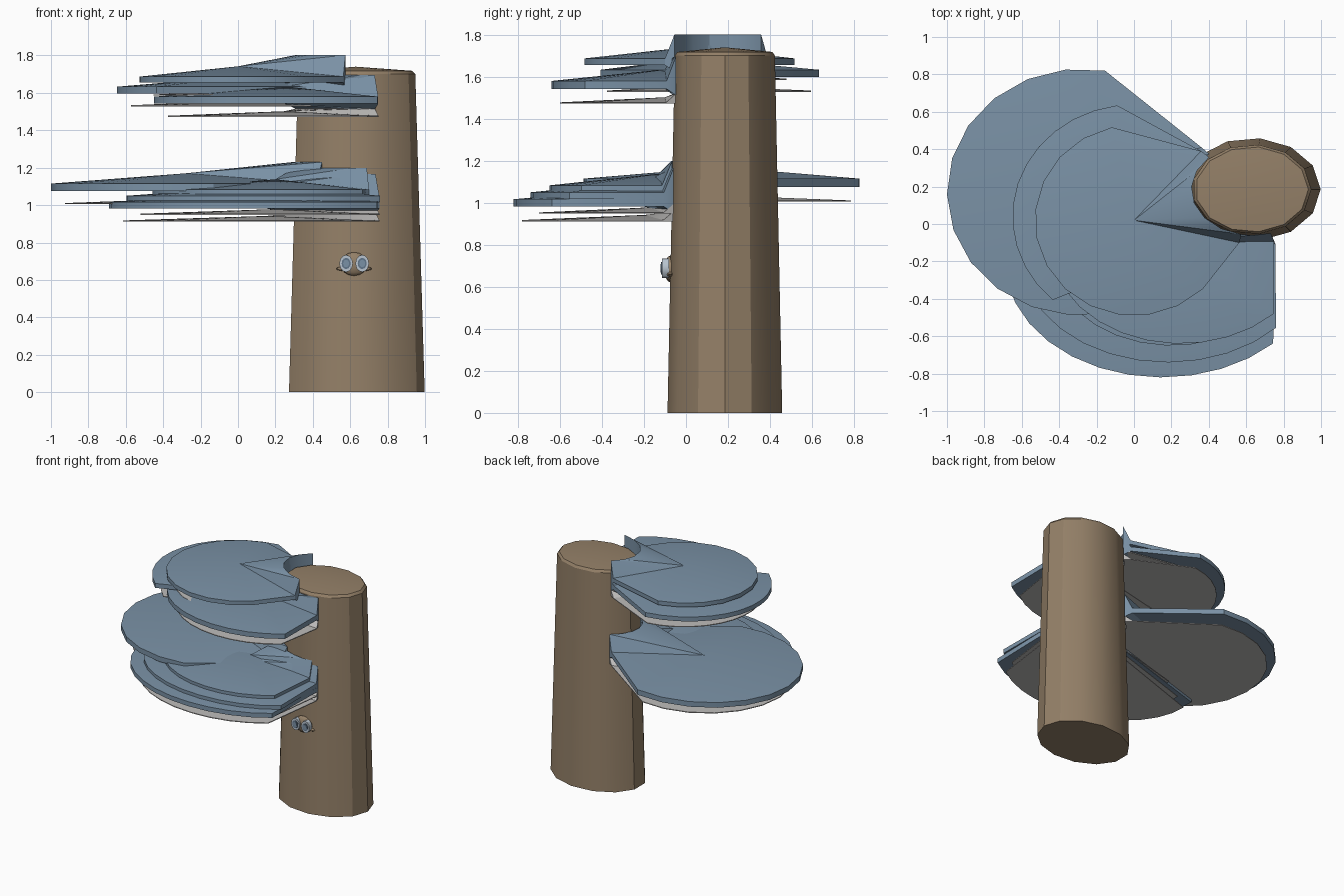
import bpy, bmesh, math

if "Cube" in bpy.data.objects:
    bpy.data.objects.remove(bpy.data.objects["Cube"])


def material(name, rgb):
    m = bpy.data.materials.new(name)
    m.diffuse_color = (*rgb, 1)
    m.use_nodes = True
    m.node_tree.nodes["Principled BSDF"].inputs["Base Color"].default_value = m.diffuse_color
    return m


BLUE = material("cap_blue", (0.195, 0.285, 0.38))
BARK = material("bark_brown", (0.296, 0.216, 0.138))
GILL = material("gill_grey", (0.50, 0.49, 0.48))
EYE = material("eye_pale", (0.48, 0.55, 0.62))
PUPIL = material("pupil_slate", (0.12, 0.18, 0.26))

CX, CY = 0.63, 0.185  # trunk axis


def finish(name, bm, mat, angle=30):
    bmesh.ops.recalc_face_normals(bm, faces=bm.faces)
    me = bpy.data.meshes.new(name)
    bm.to_mesh(me)
    bm.free()
    ob = bpy.data.objects.new(name, me)
    bpy.context.collection.objects.link(ob)
    me.materials.append(mat)
    bpy.ops.object.select_all(action='DESELECT')
    ob.select_set(True)
    bpy.context.view_layer.objects.active = ob
    bpy.ops.object.shade_smooth_by_angle(angle=math.radians(angle))
    return ob


def trunk_point(deg, z, grow=1.0):
    """Point on the tapering oval trunk surface."""
    t = min(z, 1.7) / 1.7
    a = math.radians(deg)
    return (CX + (0.368 - 0.05 * t) * grow * math.cos(a),
            CY + (0.275 - 0.035 * t) * grow * math.sin(a), z)


def loft(bm, rings):
    for r0, r1 in zip(rings, rings[1:]):
        n = len(r0)
        for i in range(n):
            j = (i + 1) % n
            bm.faces.new((r0[i], r0[j], r1[j], r1[i]))


def fan(bm, ring, point):
    c = bm.verts.new(point)
    for i in range(len(ring)):
        bm.faces.new((ring[i], ring[(i + 1) % len(ring)], c))


# Trunk: 13-sided tapering oval with a softly domed top
bm = bmesh.new()
SIDES = 13
rings = [[bm.verts.new(trunk_point(360 * i / SIDES, z, g)) for i in range(SIDES)]
         for z, g in ((0, 1), (1.70, 1), (1.718, 0.95))]
loft(bm, rings)
bm.faces.new(rings[0])
fan(bm, rings[-1], (CX, CY, 1.74))
finish("trunk", bm, BARK)


def slab(name, mat, centre, radii, arc, hug, zs, steps=13):
    """Bracket slab: outer rim arc plus an inner arc hugging the trunk.
    zs = rim bottom, rim top, apex, inner bottom, inner top."""
    rim_lo, rim_hi, apex, in_lo, in_hi = zs
    outer = []
    for i in range(steps):
        a = math.radians(arc[0] + (arc[1] - arc[0]) * i / (steps - 1))
        outer.append((centre[0] + radii[0] * math.cos(a),
                      centre[1] + radii[1] * math.sin(a)))
    # rim corners stand just off the trunk, then the collar rises
    corner0 = trunk_point(hug[0], rim_lo, 1.2)[:2]
    corner1 = trunk_point(hug[1], rim_lo, 1.2)[:2]
    outer = [corner0] + outer + [corner1]
    inner = [trunk_point(hug[1] + (hug[0] - hug[1]) * i / 6, rim_lo, 1.01)[:2]
             for i in range(7)]
    bm = bmesh.new()
    lo = [bm.verts.new((*p, rim_lo)) for p in outer] + [bm.verts.new((*p, in_lo)) for p in inner]
    hi = [bm.verts.new((*p, rim_hi)) for p in outer] + [bm.verts.new((*p, in_hi)) for p in inner]
    loft(bm, [lo, hi])
    fan(bm, hi, (*centre, apex))
    fan(bm, lo, (*centre, rim_lo))
    return finish(name, bm, mat, 25)


def bracket(name, centre, radii, arc, hug, rim_lo, rim_hi):
    # Blue cap
    slab(name + "_cap", BLUE, centre, radii, arc, hug,
         (rim_lo, rim_hi, rim_hi + 0.055, rim_lo - 0.03, rim_hi + 0.115))
    # Thin grey gill plate under the cap
    g = rim_lo - 0.07
    slab(name + "_gills", GILL, centre, (radii[0] - 0.075, radii[1] - 0.04), arc, hug,
         (g, g + 0.006, g + 0.03, g, g + 0.045))


# Upper cluster
bracket("upper_top", (0.0, 0.02), (0.53, 0.51), (103, 314), (135, 260), 1.655, 1.687)
bracket("upper_back", (0.0, 0.04), (0.65, 0.60), (98, 228), (135, 240), 1.598, 1.633)
bracket("upper_front", (0.25, -0.10), (0.70, 0.54), (172, 315), (195, 288), 1.542, 1.58)
# Lower cluster
bracket("lower_back", (-0.28, 0.17), (0.72, 0.66), (80, 282), (132, 238), 1.075, 1.115)
bracket("lower_front_a", (0.20, -0.13), (0.66, 0.52), (172, 315), (195, 280), 1.057, 1.083)
bracket("lower_front_b", (0.18, -0.18), (0.78, 0.56), (175, 318), (195, 288), 1.018, 1.05)
bracket("lower_front_c", (0.15, -0.20), (0.84, 0.62), (178, 315), (195, 288), 0.982, 1.017)


# Small face on the trunk
def blob(name, pos, scale, mat):
    bm = bmesh.new()
    bmesh.ops.create_uvsphere(bm, u_segments=14, v_segments=8, radius=1)
    for v in bm.verts:
        v.co = [p + c * s for p, c, s in zip(pos, v.co, scale)]
    return finish(name, bm, mat, 40)


def disc(name, pos, rx, rz, depth, mat):
    bm = bmesh.new()
    rings = [[bm.verts.new((pos[0] + rx * math.cos(math.tau * i / 12), pos[1] + d,
                            pos[2] + rz * math.sin(math.tau * i / 12))) for i in range(12)]
             for d in (-depth / 2, depth / 2)]
    loft(bm, rings)
    for r in rings:
        bm.faces.new(r)
    return finish(name, bm, mat)


blob("face_nub", (0.62, -0.075, 0.685), (0.075, 0.028, 0.063), BARK)
blob("face_lip", (0.62, -0.075, 0.66), (0.10, 0.022, 0.016), BARK)
for side, x in (("left", 0.578), ("right", 0.664)):
    disc(side + "_eye", (x, -0.098, 0.688), 0.036, 0.046, 0.034, EYE)
    disc(side + "_iris", (x, -0.116, 0.688), 0.024, 0.030, 0.004, PUPIL)
    disc(side + "_glint", (x, -0.119, 0.688), 0.016, 0.020, 0.003, BLUE)
